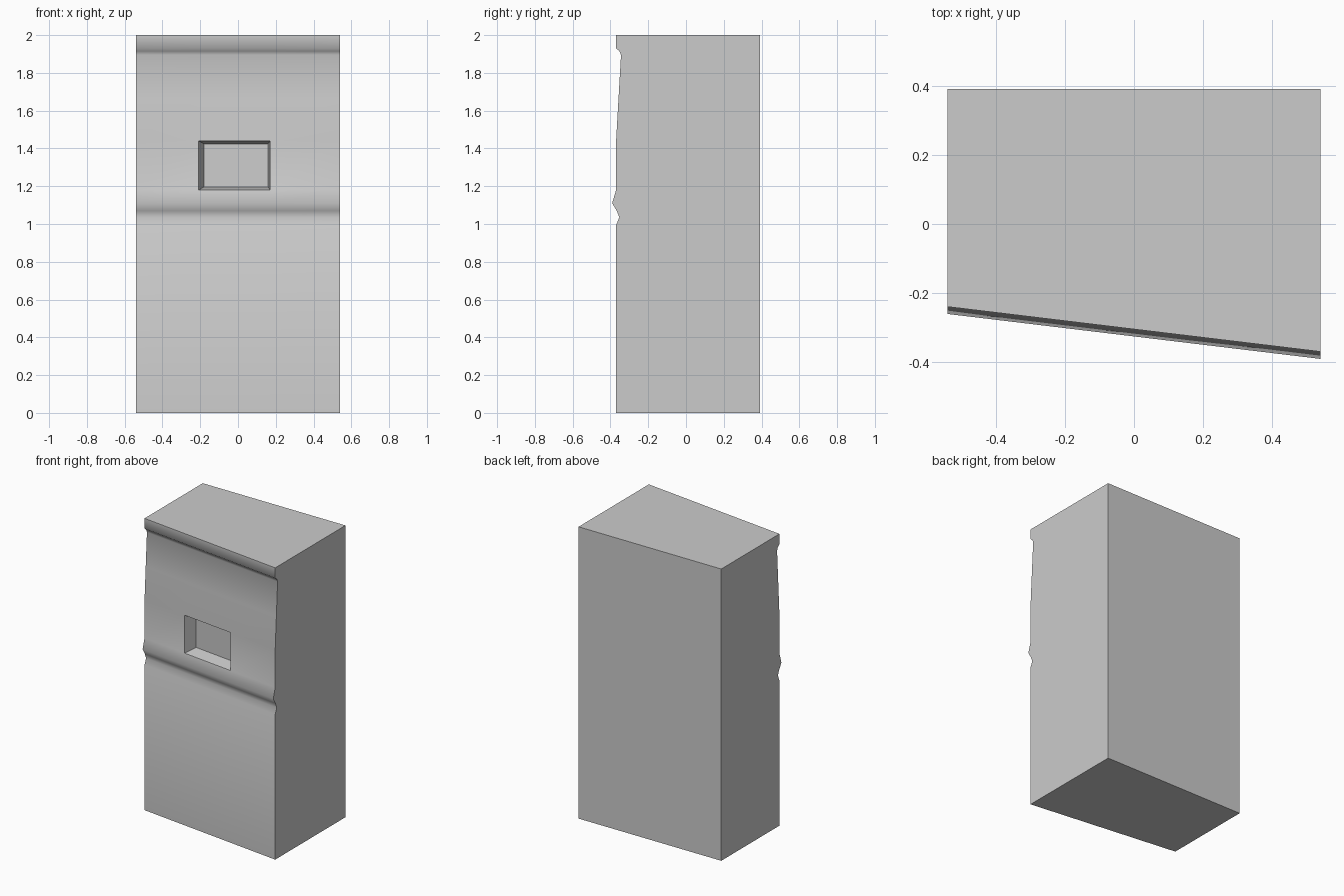
import bpy, bmesh, math
from mathutils import Vector

if "Cube" in bpy.data.objects:
    bpy.data.objects.remove(bpy.data.objects["Cube"])

HALF, BACK, SLOPE = 0.541, 0.391, 0.1205
# front profile at the right side: (y, z) from bottom to top
PROFILE = [(-0.37, 0), (-0.37, 0.995), (-0.353, 1.035), (-0.367, 1.07),
           (-0.391, 1.11), (-0.37, 1.18), (-0.37, 1.44), (-0.357, 1.67),
           (-0.344, 1.895), (-0.352, 1.915), (-0.37, 1.93), (-0.37, 2.0)]
COLUMNS = [-HALF, -0.21, 0.17, HALF]
WINDOW_ROW = 5

bm = bmesh.new()

# slanted front grid
grid = [[bm.verts.new((x, y + SLOPE * (HALF - x), z)) for x in COLUMNS] for y, z in PROFILE]
window = None
for r in range(len(PROFILE) - 1):
    for c in range(3):
        f = bm.faces.new((grid[r][c], grid[r][c + 1], grid[r + 1][c + 1], grid[r + 1][c]))
        if r == WINDOW_ROW and c == 1:
            window = f

# back, sides, top and bottom
bl, br, tr, tl = [bm.verts.new((x, BACK, z)) for x, z in
                  ((-HALF, 0), (HALF, 0), (HALF, 2), (-HALF, 2))]
bm.faces.new((br, bl, tl, tr))
bm.faces.new([row[3] for row in reversed(grid)] + [br, bl][:1] + [tr])
bm.faces.new([row[0] for row in grid] + [tl, bl])
bm.faces.new(grid[-1] + [tr, tl])
bm.faces.new(list(reversed(grid[0])) + [bl, br])

# tapered recess, sunk along the front face normal
window.normal_update()
inward = -window.normal * 0.085
tangent = Vector((1, -SLOPE, 0)).normalized()
outer = list(window.verts)
inner = []
for v, (sx, sz) in zip(outer, ((1, 1), (-1, 1), (-1, -1), (1, -1))):
    inner.append(bm.verts.new(v.co + inward + tangent * sx * 0.021 + Vector((0, 0, sz * 0.016))))
bm.faces.remove(window)
for i in range(4):
    j = (i + 1) % 4
    bm.faces.new((outer[i], outer[j], inner[j], inner[i]))
bm.faces.new(inner)

bmesh.ops.recalc_face_normals(bm, faces=bm.faces)
mesh = bpy.data.meshes.new("wall_block")
bm.to_mesh(mesh)
bm.free()
obj = bpy.data.objects.new("wall_block", mesh)
bpy.context.collection.objects.link(obj)
bpy.context.view_layer.objects.active = obj
obj.select_set(True)
bpy.ops.object.shade_smooth_by_angle(angle=math.radians(55))
